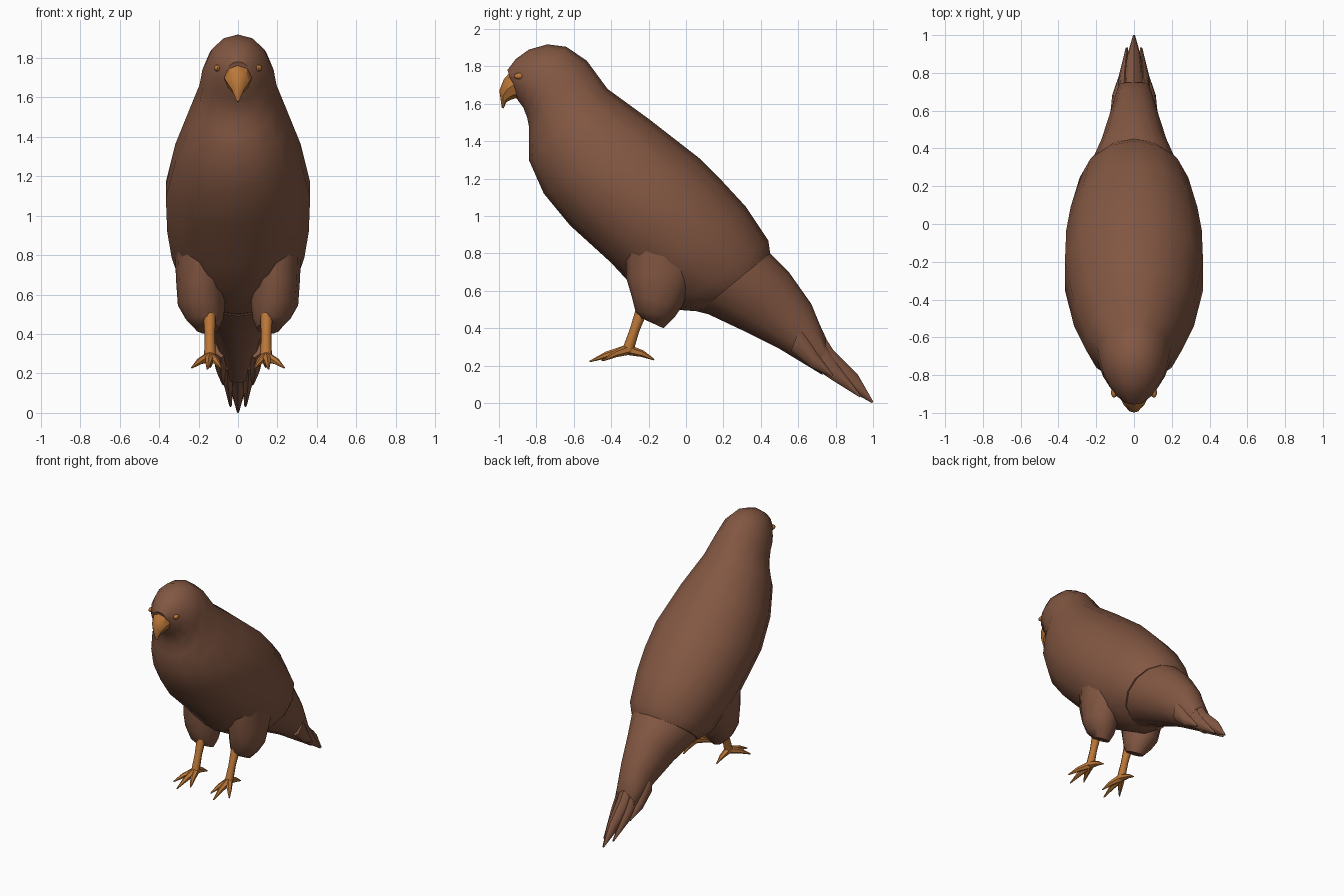
import bpy, bmesh, math
from mathutils import Vector

if "Cube" in bpy.data.objects:
    bpy.data.objects.remove(bpy.data.objects["Cube"])


def material(name, rgb):
    m = bpy.data.materials.new(name)
    m.diffuse_color = (*rgb, 1)
    m.use_nodes = True
    m.node_tree.nodes["Principled BSDF"].inputs["Base Color"].default_value = m.diffuse_color
    return m


BROWN = material("brown plumage", (0.225, 0.095, 0.055))
ORANGE = material("orange horn", (0.50, 0.185, 0.04))


def skin(bm, rings):
    """Bridge a list of point rings and cap both ends."""
    vs = [[bm.verts.new(p) for p in r] for r in rings]
    n = len(vs[0])
    for a, b in zip(vs, vs[1:]):
        for i in range(n):
            j = (i + 1) % n
            bm.faces.new((a[i], a[j], b[j], b[i]))
    bm.faces.new(vs[0])
    bm.faces.new(vs[-1])


def finish(name, bm, mat, angle=45):
    bmesh.ops.recalc_face_normals(bm, faces=bm.faces)
    me = bpy.data.meshes.new(name)
    bm.to_mesh(me)
    bm.free()
    ob = bpy.data.objects.new(name, me)
    bpy.context.collection.objects.link(ob)
    me.materials.append(mat)
    bpy.ops.object.select_all(action='DESELECT')
    ob.select_set(True)
    bpy.context.view_layer.objects.active = ob
    bpy.ops.object.shade_smooth_by_angle(angle=math.radians(angle))
    return ob


def loft(name, sections, mat, n=14, angle=45):
    """Elliptical sections: (top y, top z, bottom y, bottom z, half width, centre x)."""
    bm = bmesh.new()
    rings = []
    for ty, tz, by, bz, w, x in sections:
        mid = Vector((x, (ty + by) / 2, (tz + bz) / 2))
        u = Vector((0, (ty - by) / 2, (tz - bz) / 2))
        rings.append([mid + u * math.cos(t) + Vector((w * math.sin(t), 0, 0))
                      for t in (2 * math.pi * i / n for i in range(n))])
    skin(bm, rings)
    return finish(name, bm, mat, angle)


def tube(bm, path, radii, n=6):
    """Tapered limb along a path."""
    pts = [Vector(p) for p in path]
    rings = []
    for i, p in enumerate(pts):
        d = (pts[min(i + 1, len(pts) - 1)] - pts[max(i - 1, 0)]).normalized()
        a = d.cross(Vector((1, 0, 0))).normalized()
        b = d.cross(a)
        rings.append([p + radii[i] * (a * math.cos(t) + b * math.sin(t))
                      for t in (2 * math.pi * k / n for k in range(n))])
    skin(bm, rings)


# Head and body
body = [(-.955, 1.78, -.92, 1.68, .055), (-.91, 1.84, -.90, 1.62, .10),
        (-.84, 1.89, -.87, 1.58, .135), (-.74, 1.918, -.85, 1.53, .168),
        (-.64, 1.905, -.84, 1.48, .185), (-.53, 1.83, -.84, 1.40, .20),
        (-.42, 1.68, -.84, 1.30, .255), (-.20, 1.52, -.76, 1.12, .325),
        (.07, 1.31, -.62, .95, .375), (.20, 1.18, -.40, .75, .368),
        (.32, 1.05, -.28, .62, .345), (.44, .87, -.06, .50, .295),
        (.45, .80, .07, .49, .25)]
loft("body", [(*s, 0) for s in body], BROWN)

# Tail
tail = [(.38, .86, .02, .50, .25), (.45, .80, .12, .475, .235), (.55, .70, .30, .39, .175),
        (.67, .53, .50, .29, .125), (.715, .42, .64, .205, .10),
        (.75, .345, .73, .15, .08)]
loft("tail", [(*s, 0) for s in tail], BROWN)

# Tail feather tips
loft("middle_tail_feather", [(.70, .42, .62, .24, .06, 0), (.79, .28, .74, .17, .055, 0),
                             (.92, .15, .87, .07, .035, 0), (1.0, .01, .995, 0, .006, 0)],
     BROWN, 8)
for side, s in (("left", 1), ("right", -1)):
    loft(side + "_tail_feather", [(.70, .38, .64, .22, .03, s * .055),
                                  (.80, .22, .77, .13, .03, s * .05),
                                  (.935, .04, .93, .03, .006, s * .038)], BROWN, 8)
    loft(side + "_outer_feather", [(.62, .42, .56, .28, .04, s * .085),
                                   (.70, .27, .67, .19, .03, s * .085),
                                   (.785, .15, .78, .14, .006, s * .075)], BROWN, 8)

    # Feathered thigh
    loft(side + "_thigh", [(.12, .95, -.32, .85, .12, s * .20), (.06, .70, -.32, .67, .125, s * .19),
                           (-.02, .52, -.29, .57, .12, s * .185),
                           (-.06, .46, -.27, .49, .095, s * .17),
                           (-.12, .40, -.24, .455, .06, s * .155)], BROWN, 12)

    # Leg with four toes
    bm = bmesh.new()
    ankle = (s * .142, -.31, .285)
    tube(bm, [(s * .145, -.225, .53), (s * .143, -.275, .39), ankle], [.034, .026, .030], 8)
    for tx, ty, tz in ((.235, -.44, .228), (.155, -.515, .222), (.085, -.45, .228), (.14, -.17, .232)):
        k = Vector((s * tx, ty, tz))
        mid = Vector(ankle).lerp(k, .55) + Vector((0, 0, .008))
        tube(bm, [ankle, mid, k], [.028, .018, .004])
    finish(side + "_leg", bm, ORANGE)

    # Eye
    bm = bmesh.new()
    bmesh.ops.create_uvsphere(bm, u_segments=10, v_segments=6, radius=1)
    bmesh.ops.scale(bm, vec=(.017, .028, .017), verts=bm.verts)
    bmesh.ops.translate(bm, vec=(s * .105, -.892, 1.748), verts=bm.verts)
    finish(side + "_eye", bm, ORANGE)

# Hooked beak
loft("beak", [(-.89, 1.765, -.87, 1.62, .072, 0), (-.945, 1.765, -.91, 1.63, .07, 0),
              (-.975, 1.73, -.94, 1.62, .055, 0), (-.998, 1.67, -.96, 1.61, .032, 0),
              (-.985, 1.58, -.975, 1.575, .005, 0)], ORANGE, 8, 35)
